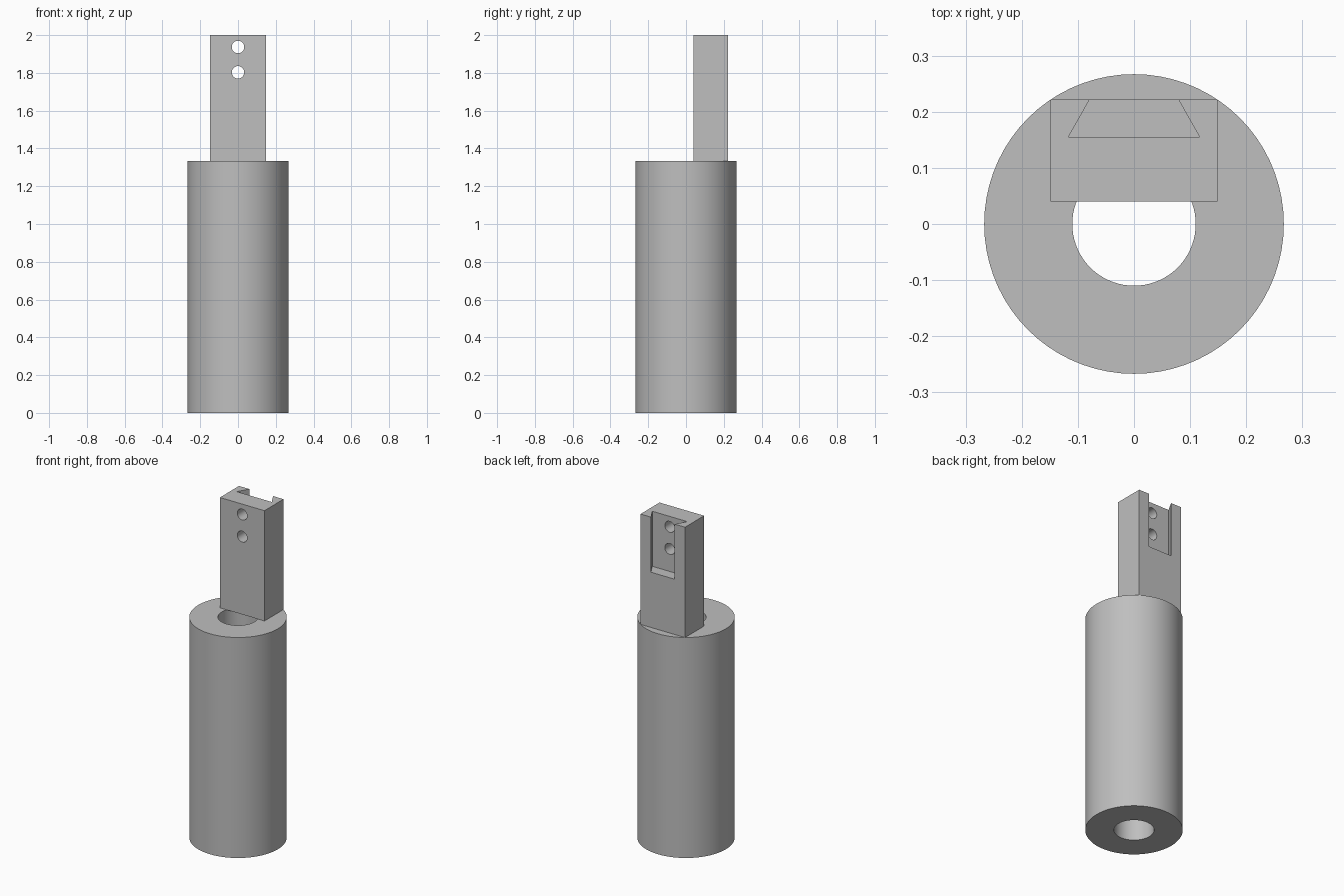
import bpy, bmesh, math
from mathutils import Matrix

cube = bpy.data.objects.get("Cube")
if cube:
    bpy.data.objects.remove(cube, do_unlink=True)

OUTER_R, BORE_R, BODY_H, TOP = 0.267, 0.11, 1.333, 2.0
BAR_X, BAR_FRONT, BAR_BACK = 0.149, 0.04, 0.222
SLOT_FLOOR, SLOT_Z = 0.155, 1.667
HOLE_R, HOLE_HEIGHTS = 0.033, (1.937, 1.803)

metal = bpy.data.materials.new("plain grey")
metal.use_nodes = True
grey = (0.52, 0.52, 0.52, 1)
metal.diffuse_color = grey
metal.node_tree.nodes["Principled BSDF"].inputs["Base Color"].default_value = grey


def finish(bm, name):
    bmesh.ops.recalc_face_normals(bm, faces=bm.faces)
    mesh = bpy.data.meshes.new(name)
    bm.to_mesh(mesh)
    bm.free()
    mesh.materials.append(metal)
    obj = bpy.data.objects.new(name, mesh)
    bpy.context.collection.objects.link(obj)
    return obj


def prism(name, outline, z0, z1):
    """Extrude an xy outline from z0 to z1."""
    bm = bmesh.new()
    face = bm.faces.new([bm.verts.new((x, y, z0)) for x, y in outline])
    new = bmesh.ops.extrude_face_region(bm, geom=[face])["geom"]
    verts = [v for v in new if isinstance(v, bmesh.types.BMVert)]
    bmesh.ops.translate(bm, verts=verts, vec=(0, 0, z1 - z0))
    return finish(bm, name)


def cut(target, cutter):
    """Subtract the cutter and discard it."""
    cutter.hide_render = True
    mod = target.modifiers.new("cut", "BOOLEAN")
    mod.operation, mod.solver, mod.object = "DIFFERENCE", "EXACT", cutter
    bpy.context.view_layer.objects.active = target
    bpy.ops.object.modifier_apply(modifier=mod.name)
    bpy.data.objects.remove(cutter, do_unlink=True)


def smooth(obj):
    bpy.ops.object.select_all(action="DESELECT")
    obj.select_set(True)
    bpy.context.view_layer.objects.active = obj
    bpy.ops.object.shade_smooth_by_angle(angle=math.radians(30))


# Hollow cylindrical body: a rectangular wall section spun around z
bm = bmesh.new()
section = [(BORE_R, 0), (OUTER_R, 0), (OUTER_R, BODY_H), (BORE_R, BODY_H)]
verts = [bm.verts.new((r, 0, z)) for r, z in section]
edges = [bm.edges.new((verts[i], verts[(i + 1) % 4])) for i in range(4)]
bmesh.ops.spin(bm, geom=verts + edges, cent=(0, 0, 0), axis=(0, 0, 1),
               angle=math.tau, steps=72, use_merge=True)
bmesh.ops.remove_doubles(bm, verts=bm.verts, dist=0.0001)
smooth(finish(bm, "tube_body"))

# Upright mounting bar
bar = prism("mounting_bar", [(-BAR_X, BAR_FRONT), (BAR_X, BAR_FRONT),
                             (BAR_X, BAR_BACK), (-BAR_X, BAR_BACK)], BODY_H, TOP)

# Dovetail slot in the back, open at the top; sides continue past the back face
wide, narrow, over = 0.117, 0.079, 0.05
slope = (wide - narrow) / (BAR_BACK - SLOT_FLOOR)
tip = narrow - slope * over
cut(bar, prism("slot_cutter", [(-wide, SLOT_FLOOR), (wide, SLOT_FLOOR),
                               (tip, BAR_BACK + over), (-tip, BAR_BACK + over)],
               SLOT_Z, TOP + over))

# Two screw holes from front to back
for height in HOLE_HEIGHTS:
    bm = bmesh.new()
    bmesh.ops.create_cone(bm, cap_ends=True, segments=32, radius1=HOLE_R,
                          radius2=HOLE_R, depth=0.5,
                          matrix=Matrix.Translation((0, 0.1, height))
                          @ Matrix.Rotation(math.pi / 2, 4, "X"))
    cut(bar, finish(bm, "hole_cutter"))
smooth(bar)
